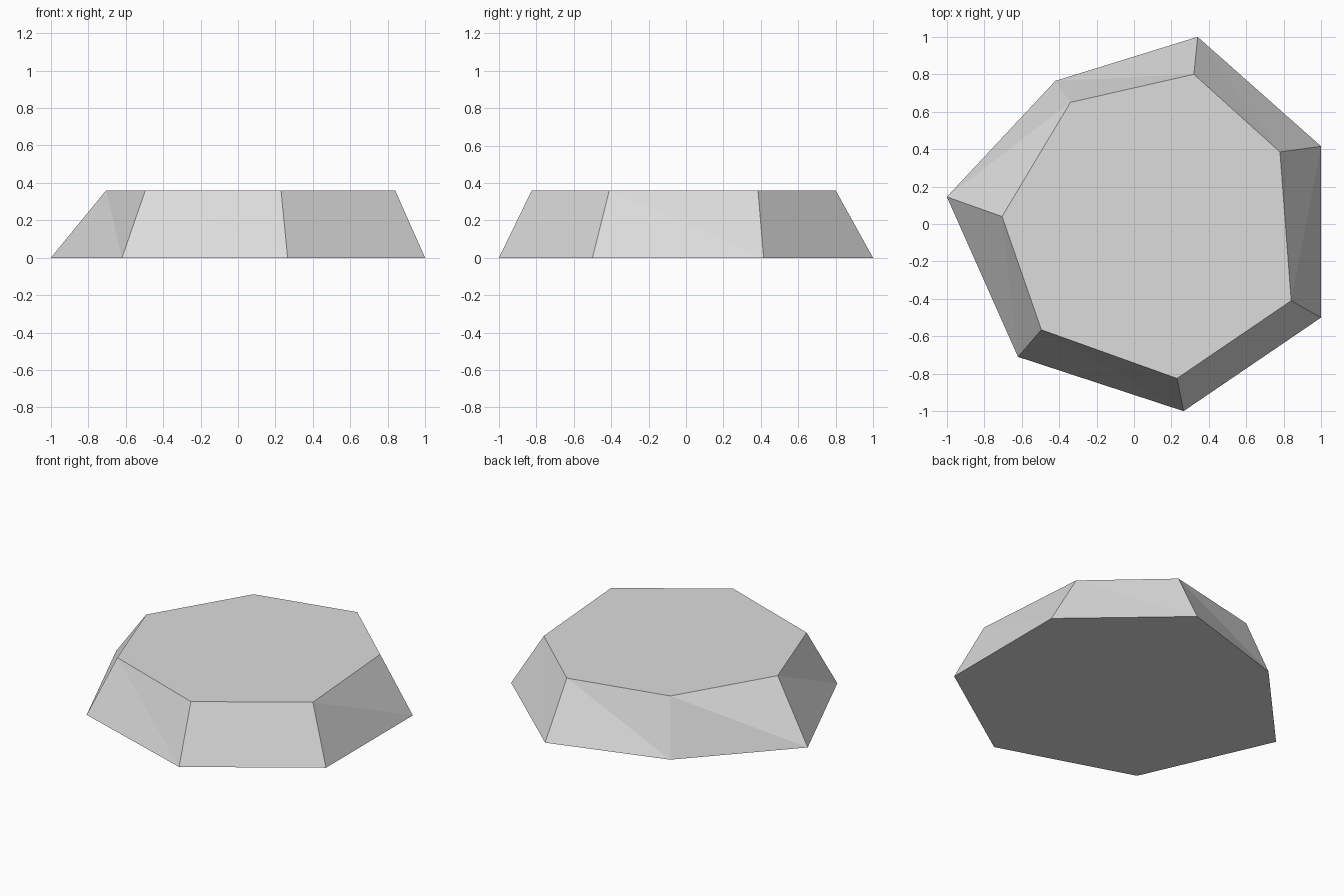
import bpy
import bmesh

cube = bpy.data.objects.get("Cube")
if cube:
    bpy.data.objects.remove(cube, do_unlink=True)

HEIGHT = 0.36

# Irregular seven-sided outlines, counter-clockwise from the left corner
BASE = [(-1, 0.145), (-0.62, -0.71), (0.265, -1), (1, -0.5),
        (1, 0.415), (0.34, 1), (-0.42, 0.765)]
TOP = [(-0.705, 0.04), (-0.495, -0.565), (0.23, -0.825), (0.84, -0.41),
       (0.78, 0.385), (0.32, 0.8), (-0.34, 0.65)]

# Stone colour
stone = bpy.data.materials.new("light grey stone")
stone.use_nodes = True
colour = (0.72, 0.72, 0.72, 1)
stone.diffuse_color = colour
for node in stone.node_tree.nodes:
    if node.type == "BSDF_PRINCIPLED":
        node.inputs["Base Color"].default_value = colour

# Flat-topped rock: two caps joined by faceted sloping sides
bm = bmesh.new()
low = [bm.verts.new((x, y, 0)) for x, y in BASE]
high = [bm.verts.new((x, y, HEIGHT)) for x, y in TOP]
bm.faces.new(high)
bm.faces.new(low[::-1])
for i in range(len(low)):
    j = (i + 1) % len(low)
    bm.faces.new((low[i], low[j], high[i]))
    bm.faces.new((low[j], high[j], high[i]))

mesh = bpy.data.meshes.new("flat_rock")
bm.to_mesh(mesh)
bm.free()
mesh.materials.append(stone)
rock = bpy.data.objects.new("flat_rock", mesh)
bpy.context.collection.objects.link(rock)
